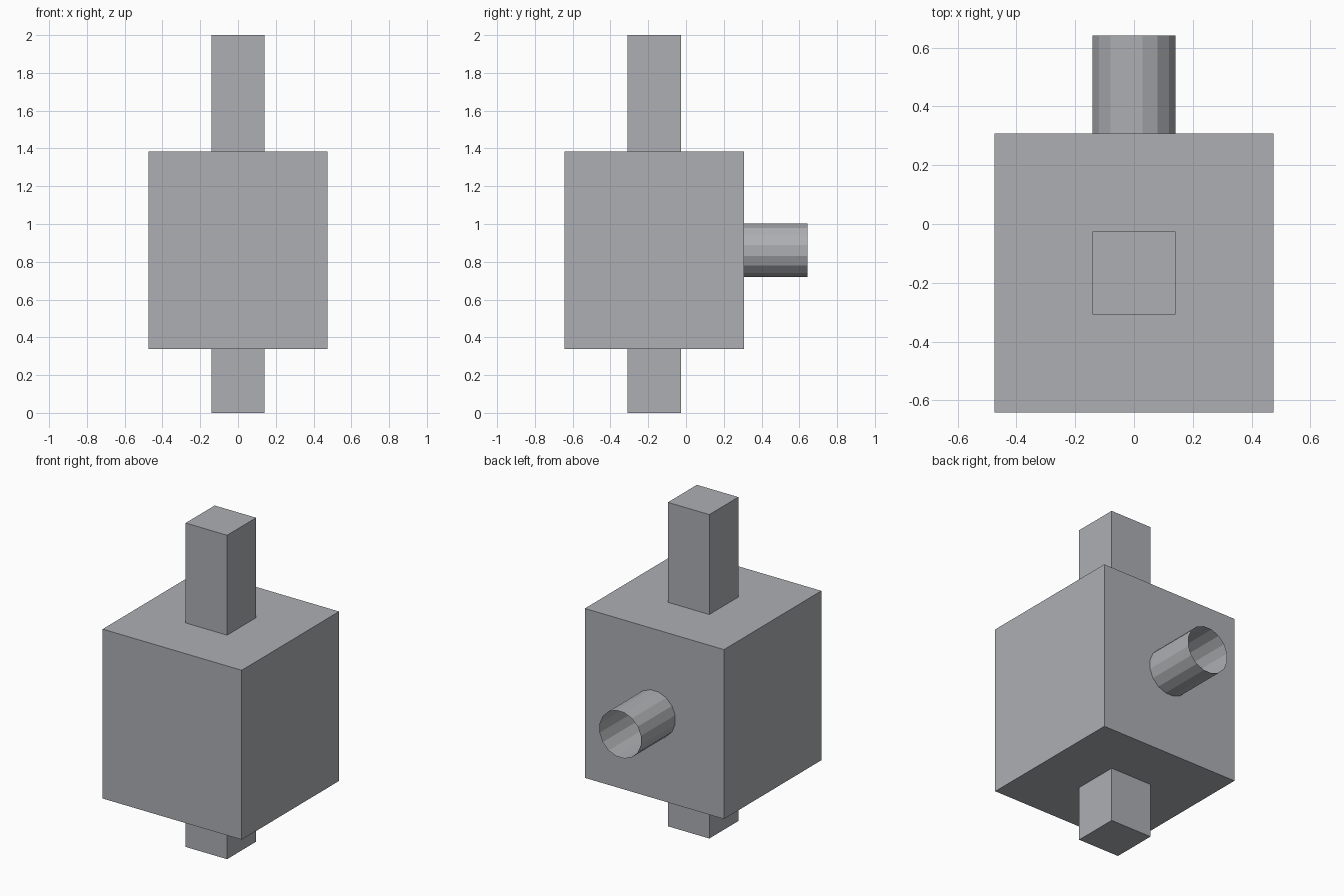
import bpy
import bmesh
import math
from mathutils import Matrix

default = bpy.data.objects.get("Cube")
if default:
    bpy.data.objects.remove(default, do_unlink=True)

# Single grey material
grey = bpy.data.materials.new("plain grey")
grey.use_nodes = True
colour = (0.42, 0.43, 0.45, 1)
grey.diffuse_color = colour
grey.node_tree.nodes["Principled BSDF"].inputs["Base Color"].default_value = colour


def finish(name, bm):
    mesh = bpy.data.meshes.new(name)
    bm.to_mesh(mesh)
    bm.free()
    mesh.materials.append(grey)
    obj = bpy.data.objects.new(name, mesh)
    bpy.context.collection.objects.link(obj)
    return obj


def box(name, half, y, bottom, top):
    """Square-plan box centred on x = 0."""
    bm = bmesh.new()
    size = Matrix.Diagonal((2 * half, 2 * half, top - bottom, 1))
    place = Matrix.Translation((0, y, (bottom + top) / 2))
    bmesh.ops.create_cube(bm, size=1, matrix=place @ size)
    return finish(name, bm)


BODY_HALF, BODY_Y = 0.475, -0.167
BODY_BOTTOM, BODY_TOP = 0.337, 1.383
POST_HALF = 0.1415

# Main block with a square post above and below
box("body", BODY_HALF, BODY_Y, BODY_BOTTOM, BODY_TOP)
box("upper_post", POST_HALF, BODY_Y, BODY_TOP, 2)
box("lower_post", POST_HALF, BODY_Y, 0, BODY_BOTTOM)

# Open thin-walled pipe on the back, with flats at top and sides
SIDES = 16
back, end = BODY_Y + BODY_HALF, 0.642
bm = bmesh.new()
turn = Matrix.Rotation(math.pi / 2, 4, 'X') @ Matrix.Rotation(math.pi / SIDES, 4, 'Z')
place = Matrix.Translation((0, (back + end) / 2, (BODY_BOTTOM + BODY_TOP) / 2))
radius = POST_HALF / math.cos(math.pi / SIDES)
bmesh.ops.create_cone(bm, cap_ends=False, segments=SIDES, radius1=radius,
                      radius2=radius, depth=end - back, matrix=place @ turn)
bmesh.ops.recalc_face_normals(bm, faces=bm.faces)
finish("back_pipe", bm)
